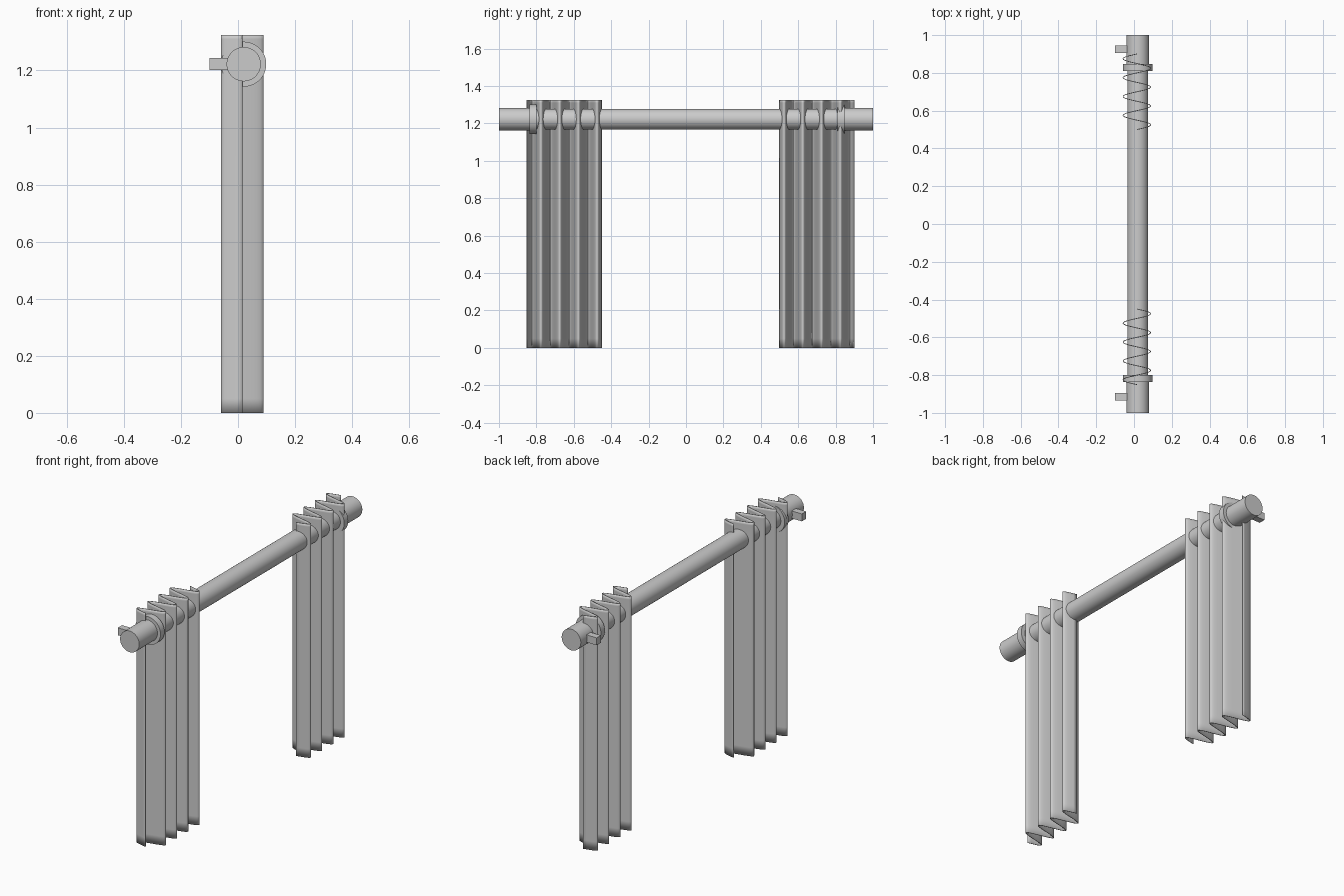
import bpy, bmesh, math

old = bpy.data.objects.get("Cube")
if old:
    bpy.data.objects.remove(old, do_unlink=True)

grey = bpy.data.materials.new("plain_grey")
grey.use_nodes = True
colour = (0.6, 0.6, 0.6, 1)
grey.diffuse_color = colour
grey.node_tree.nodes["Principled BSDF"].inputs["Base Color"].default_value = colour

ROD_X, ROD_Z = 0.02, 1.222


def rod_part(name, radius, y0, y1):
    """Round part lying along the rod axis."""
    bpy.ops.mesh.primitive_cylinder_add(
        vertices=48, radius=radius, depth=y1 - y0,
        location=(ROD_X, (y0 + y1) / 2, ROD_Z), rotation=(math.pi / 2, 0, 0))
    ob = bpy.context.object
    ob.name = name
    ob.data.materials.append(grey)
    bpy.ops.object.shade_smooth_by_angle(angle=math.radians(40))


def peg(name, y):
    """Square wall peg behind the rod end."""
    bpy.ops.mesh.primitive_cube_add(size=1, location=(-0.05, y, ROD_Z))
    ob = bpy.context.object
    ob.name = name
    ob.scale = (0.1, 0.038, 0.042)
    ob.data.materials.append(grey)


def curtain(name, start, direction, folds=4, steps=24):
    """Thin pleated sheet hanging along the rod."""
    bm = bmesh.new()
    rows = []
    for z in (0, 0.05, 1.31, 1.325):
        row = []
        for i in range(folds * steps + 1):
            t = i / steps
            x = 0.015 + 0.073 * math.sin(math.tau * t)
            row.append(bm.verts.new((x, start + direction * t * 0.1, z)))
        rows.append(row)
    for low, high in zip(rows, rows[1:]):
        for i in range(len(low) - 1):
            bm.faces.new((low[i], low[i + 1], high[i + 1], high[i]))
    mesh = bpy.data.meshes.new(name)
    bm.to_mesh(mesh)
    bm.free()
    mesh.shade_smooth()
    mesh.materials.append(grey)
    ob = bpy.data.objects.new(name, mesh)
    bpy.context.collection.objects.link(ob)
    solid = ob.modifiers.new("cloth_thickness", "SOLIDIFY")
    solid.thickness = 0.004
    solid.offset = 0


# Rod with thicker end sleeves and stop rings
rod_part("rod", 0.055, -0.98, 0.98)
rod_part("front_sleeve", 0.06, -1, -0.82)
rod_part("back_sleeve", 0.06, 0.845, 1)
rod_part("front_ring", 0.079, -0.836, -0.8)
rod_part("back_ring", 0.079, 0.811, 0.847)

# Wall pegs
peg("front_peg", -0.915)
peg("back_peg", 0.925)

# Pleated curtains
curtain("front_curtain", -0.45, -1)
curtain("back_curtain", 0.5, 1)
